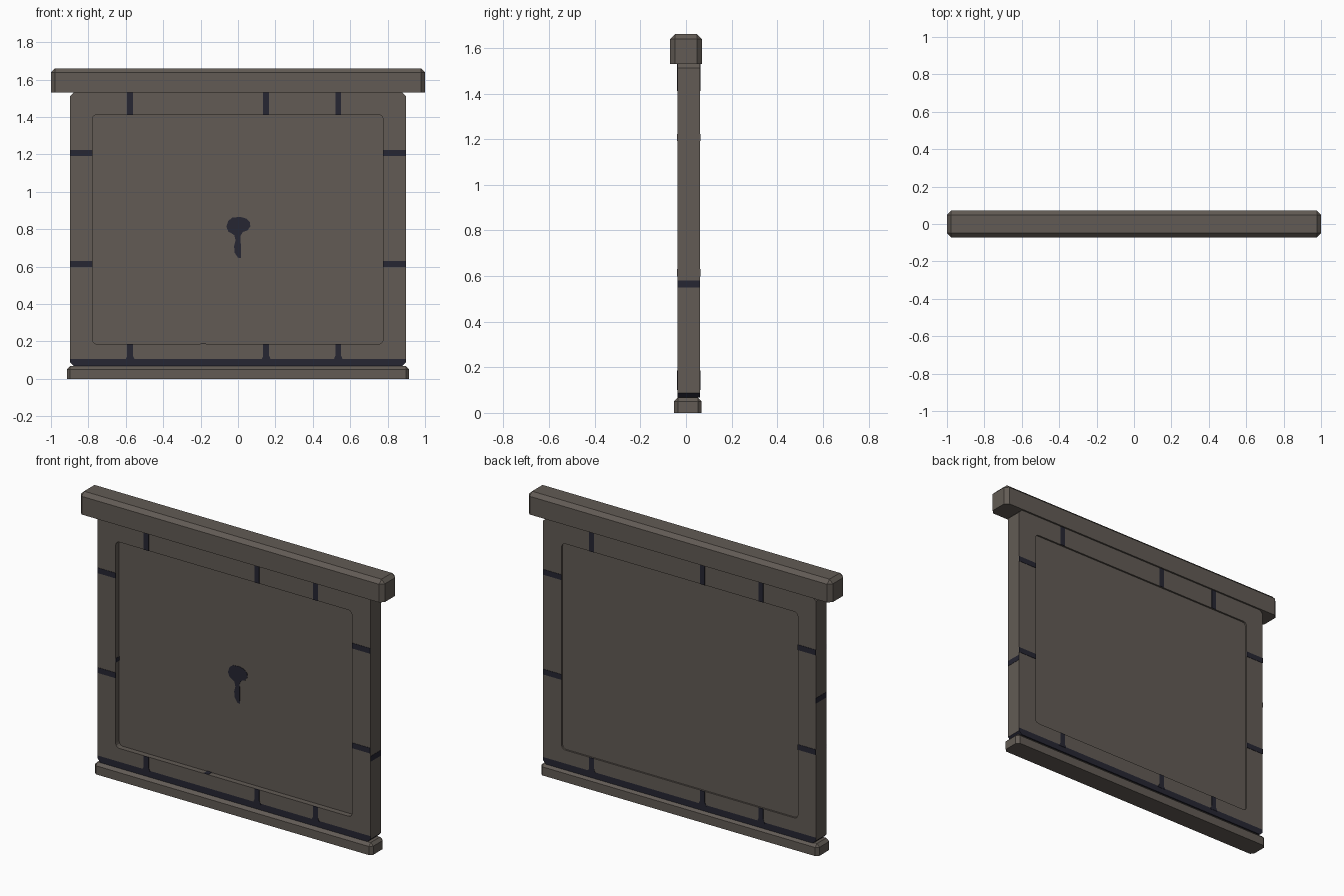
import bpy, bmesh
from mathutils import Vector

if "Cube" in bpy.data.objects:
    bpy.data.objects.remove(bpy.data.objects["Cube"])


def material(name, rgb):
    m = bpy.data.materials.new(name)
    m.diffuse_color = (*rgb, 1)
    m.use_nodes = True
    m.node_tree.nodes["Principled BSDF"].inputs["Base Color"].default_value = m.diffuse_color
    return m


STONE = material("grey brown stone", (0.122, 0.105, 0.090))
DARK = material("dark joint", (0.019, 0.019, 0.032))
FRONT, BACK = -0.037, 0.061
PANEL_FRONT, PANEL_BACK = -0.004, 0.051


def finish(bm, name, *mats):
    bmesh.ops.recalc_face_normals(bm, faces=bm.faces)
    me = bpy.data.meshes.new(name)
    bm.to_mesh(me)
    bm.free()
    ob = bpy.data.objects.new(name, me)
    bpy.context.collection.objects.link(ob)
    for m in mats:
        me.materials.append(m)
    return ob


def box(lo, hi):
    bm = bmesh.new()
    bmesh.ops.create_cube(bm, size=1)
    lo, hi = Vector(lo), Vector(hi)
    for v in bm.verts:
        v.co = (lo + hi) / 2 + v.co * (hi - lo)
    return bm


def bevel(bm, rule, width, segments=1):
    edges = [e for e in bm.edges if rule(e)]
    bmesh.ops.bevel(bm, geom=edges, offset=width, segments=segments,
                    profile=0.5, affect='EDGES')


def along_y(e):
    d = e.verts[0].co - e.verts[1].co
    return abs(d.y) > 1e-4 and abs(d.x) + abs(d.z) < 1e-4


def slab(name, lo, hi, width):
    """Box chamfered everywhere but round its underside."""
    bm = box(lo, hi)
    bevel(bm, lambda e: max(v.co.z for v in e.verts) > lo[2] + 1e-4, width)
    return finish(bm, name, STONE)


def prism(name, pts, y0, y1):
    """Outline in x, z pushed along y."""
    bm = bmesh.new()
    f = bm.faces.new([bm.verts.new((x, y0, z)) for x, z in pts])
    r = bmesh.ops.extrude_face_region(bm, geom=[f])
    for v in r['geom']:
        if isinstance(v, bmesh.types.BMVert):
            v.co.y = y1
    return finish(bm, name, DARK)


# Cap and base
slab("cap_stone", (-1, -0.071, 1.53), (1, 0.071, 1.66), 0.022)
slab("base_stone", (-0.915, -0.053, 0), (0.915, 0.069, 0.068), 0.017)

# Wall with clipped ends
bm = box((-0.897, FRONT, 0.068), (0.897, BACK, 1.53))
bevel(bm, along_y, 0.019)
bmesh.ops.bisect_plane(bm, geom=bm.verts[:] + bm.edges[:] + bm.faces[:],
                       plane_co=(0, 0, 0.106), plane_no=(0, 0, 1))
wall = finish(bm, "wall", STONE, DARK)

# Recessed panels, front and back
for y0, y1 in ((-0.3, PANEL_FRONT), (PANEL_BACK, 0.3)):
    bm = box((-0.779, y0, 0.186), (0.776, y1, 1.412))
    bevel(bm, along_y, 0.024, 3)
    cutter = finish(bm, "panel_cutter", STONE)
    cutter.hide_render = True
    mod = wall.modifiers.new("recess", 'BOOLEAN')
    mod.operation = 'DIFFERENCE'
    mod.solver = 'EXACT'
    mod.object = cutter
    bpy.context.view_layer.objects.active = wall
    bpy.ops.object.modifier_apply(modifier=mod.name)
    bpy.data.objects.remove(cutter)

# Dark band at the foot of the wall
for p in wall.data.polygons:
    upright_end = abs(p.normal.x) > 0.9
    p.material_index = 1 if p.center.z < 0.105 and not upright_end else 0

# Joints on both faces; the back is the front turned half round
T = 0.002
for side, s, y in (("front", 1, FRONT), ("back", -1, BACK)):
    y0, y1 = y - s * T, y + s * T
    for x in (-0.577, 0.151, 0.536):
        x *= s
        w = 0.016
        prism(side + "_top_joint", [(x - w, 1.412), (x + w, 1.412),
                                    (x + w, 1.53), (x - w, 1.53)], y0, y1)
        prism(side + "_bottom_joint",
              [(x - w - 0.01, 0.1), (x + w + 0.01, 0.1), (x + w, 0.122),
               (x + w, 0.186), (x - w, 0.186), (x - w, 0.122)], y0, y1)
    for z in (0.614, 1.207):
        for a, b in ((-0.897, -0.779), (0.776, 0.897)):
            prism(side + "_side_joint", [(a, z - 0.016), (b, z - 0.016),
                                         (b, z + 0.016), (a, z + 0.016)], y0, y1)

# Joints on the two ends
for x, z in ((0.897, 0.565), (-0.897, 0.92)):
    finish(box((x - T, FRONT, z - 0.016), (x + T, BACK, z + 0.016)),
           "end_joint", DARK)

# Small cracks inside the front recess
finish(box((-0.781, FRONT, 0.69), (-0.777, PANEL_FRONT, 0.715)), "recess_crack", DARK)
finish(box((-0.20, FRONT, 0.184), (-0.17, PANEL_FRONT, 0.188)), "sill_crack", DARK)

# Keyhole on the front panel
keyhole = [(-0.030, 0.862), (-0.052, 0.845), (-0.062, 0.815), (-0.052, 0.787),
           (-0.036, 0.779), (-0.020, 0.768), (-0.013, 0.74), (-0.021, 0.71),
           (-0.018, 0.675), (0.000, 0.648), (0.016, 0.645), (0.014, 0.765),
           (0.026, 0.785), (0.050, 0.793), (0.066, 0.815), (0.064, 0.838),
           (0.045, 0.857), (0.012, 0.866)]
prism("keyhole", keyhole, PANEL_FRONT - T, PANEL_FRONT + T)
